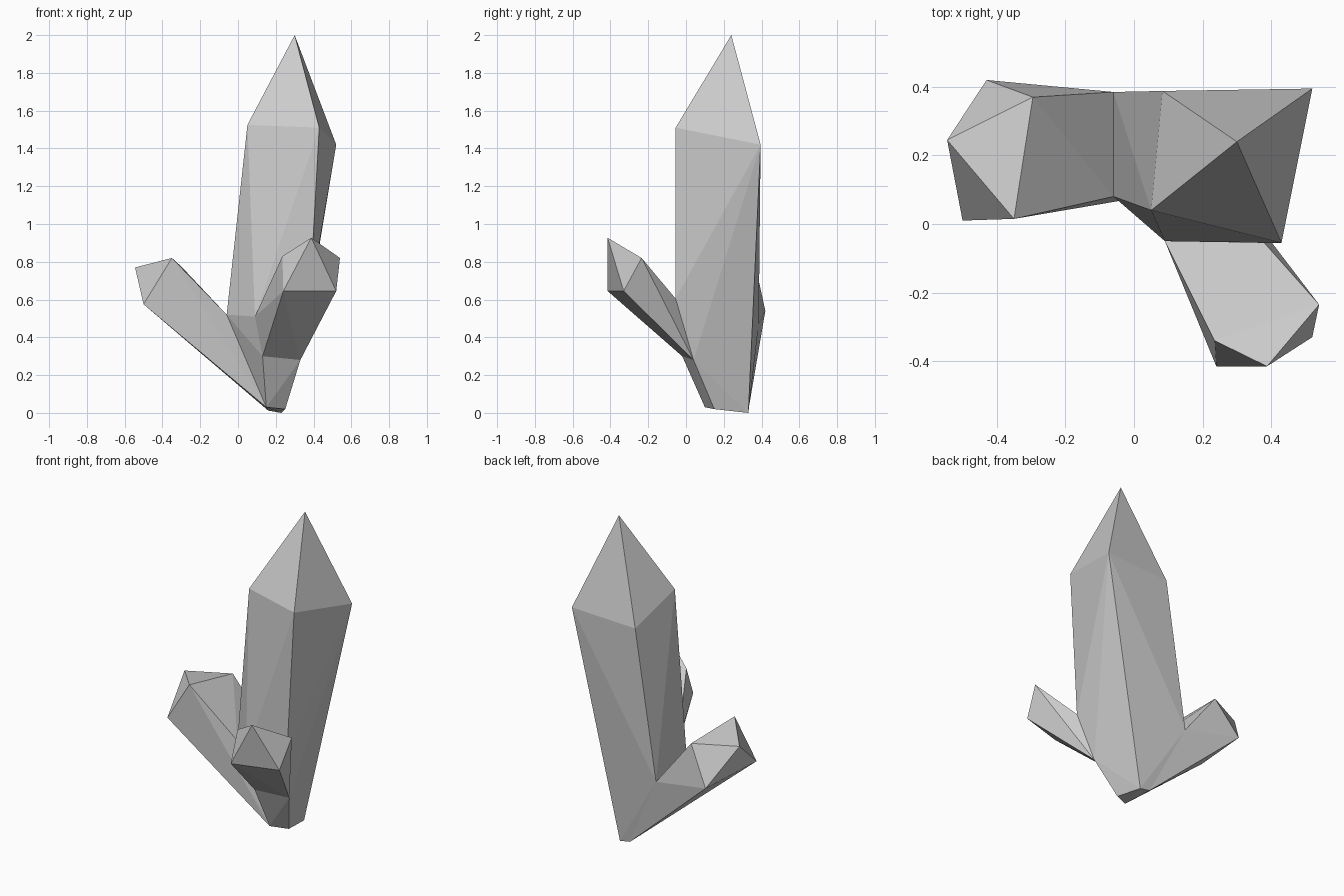
import bpy
import bmesh

if "Cube" in bpy.data.objects:
    bpy.data.objects.remove(bpy.data.objects["Cube"])


def crystal(name, points):
    """Flat-faced convex crystal wrapped around its corner points."""
    bm = bmesh.new()
    for p in points:
        bm.verts.new(p)
    res = bmesh.ops.convex_hull(bm, input=bm.verts[:], use_existing_faces=False)
    loose = {v for v in res["geom_interior"] + res["geom_unused"]
             if isinstance(v, bmesh.types.BMVert)}
    if loose:
        bmesh.ops.delete(bm, geom=list(loose), context='VERTS')
    bmesh.ops.dissolve_limit(bm, angle_limit=0.02, verts=bm.verts[:], edges=bm.edges[:])
    bmesh.ops.recalc_face_normals(bm, faces=bm.faces[:])
    mesh = bpy.data.meshes.new(name)
    bm.to_mesh(mesh)
    bm.free()
    obj = bpy.data.objects.new(name, mesh)
    bpy.context.collection.objects.link(obj)
    return obj


# Shared small foot under all crystals: front left, front right, back right, back left
foot = [(0.15, 0.10, 0.03), (0.25, 0.15, 0.02), (0.23, 0.33, 0.0), (0.16, 0.33, 0.012)]

# Corners where the side crystals leave the main one
left_joint = [(-0.06, 0.08, 0.52), (-0.06, 0.385, 0.47)]
front_joint = [(0.09, -0.05, 0.51), (0.38, -0.055, 0.605),
               (0.33, 0.04, 0.28), (0.13, -0.02, 0.30)]

# Main crystal: four shoulders and a pointed tip
shoulders = [(0.05, 0.04, 1.525), (0.43, -0.055, 1.51), (0.52, 0.395, 1.42), (0.083, 0.388, 1.40)]
crystal("main_crystal", foot + left_joint + front_joint + shoulders + [(0.30, 0.24, 2.0)])

# Left crystal: four shoulders and a low off-centre tip
left_end = [(-0.35, 0.015, 0.82), (-0.295, 0.37, 0.77), (-0.43, 0.42, 0.54), (-0.50, 0.01, 0.575)]
crystal("left_crystal", [foot[0], foot[3]] + left_joint + left_end + [(-0.545, 0.245, 0.77)])

# Front crystal: four shoulders and a short tip
front_end = [(0.24, -0.415, 0.645), (0.52, -0.33, 0.645), (0.54, -0.235, 0.82), (0.235, -0.34, 0.83)]
crystal("front_crystal", front_joint + front_end + [(0.388, -0.415, 0.927)])
